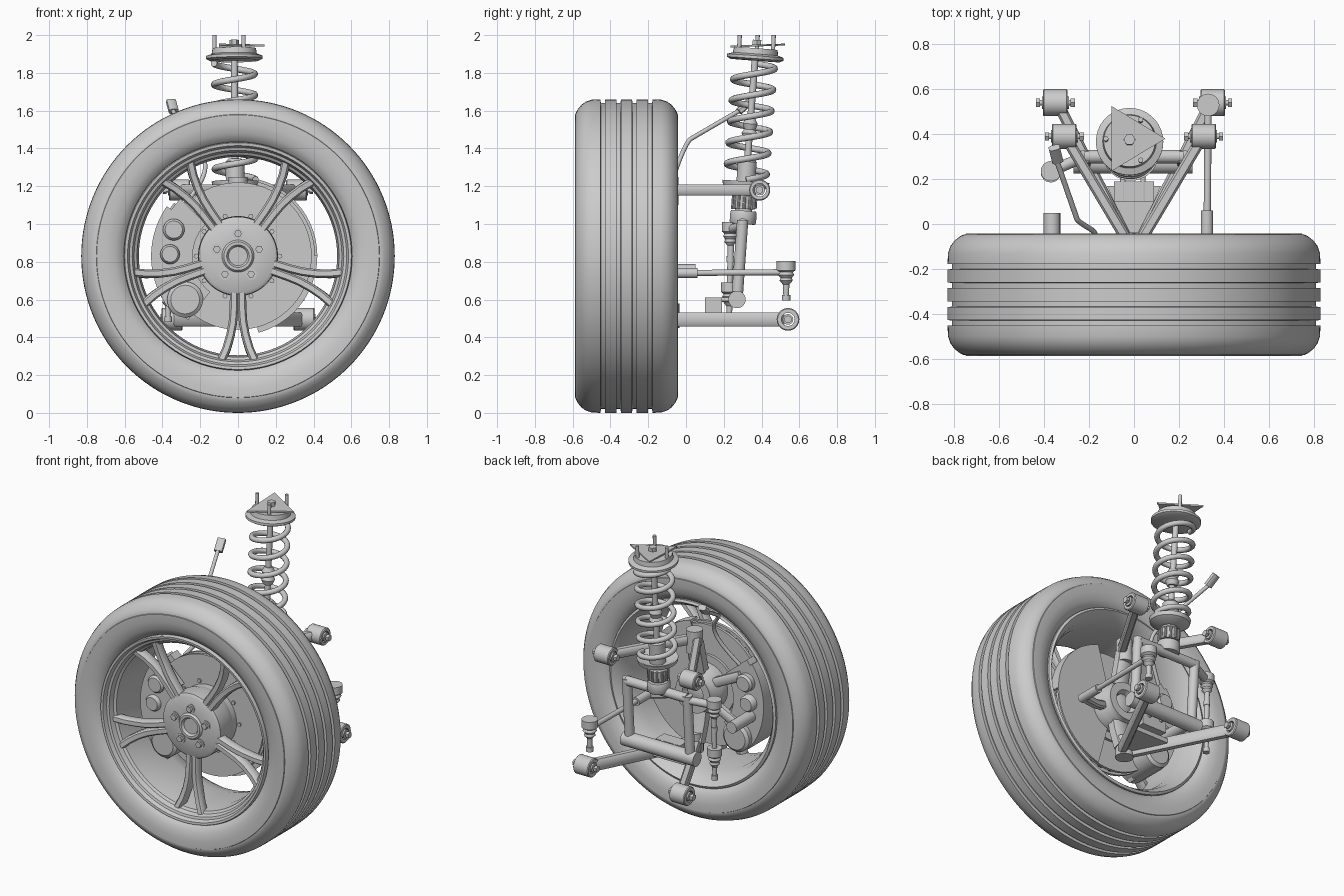
import bpy, bmesh, math
from mathutils import Vector as V
from math import sin, cos, pi, radians

if "Cube" in bpy.data.objects:
    bpy.data.objects.remove(bpy.data.objects["Cube"])

CZ = 0.83   # wheel axle height


def finish(name, bm, angle=35):
    bmesh.ops.remove_doubles(bm, verts=bm.verts, dist=1e-5)
    bmesh.ops.recalc_face_normals(bm, faces=bm.faces)
    me = bpy.data.meshes.new(name)
    bm.to_mesh(me)
    bm.free()
    ob = bpy.data.objects.new(name, me)
    bpy.context.collection.objects.link(ob)
    bpy.ops.object.select_all(action='DESELECT')
    ob.select_set(True)
    bpy.context.view_layer.objects.active = ob
    bpy.ops.object.shade_smooth_by_angle(angle=radians(angle))
    return ob


def lathe(name, prof, origin=(0, 0, CZ), axis=(0, 1, 0), seg=32):
    """Revolve (radius, height) points about an axis; open ends are closed into a ring."""
    bm = bmesh.new()
    q = V((0, 0, 1)).rotation_difference(V(axis).normalized())
    rings = [[bm.verts.new(V(origin) + q @ V((r * cos(2 * pi * i / seg), r * sin(2 * pi * i / seg), h)))
              for i in range(seg)] for r, h in prof]
    n = len(prof)
    solid = prof[0][0] == 0 and prof[-1][0] == 0
    for k in range(n - 1 if solid else n):
        a, b = rings[k], rings[(k + 1) % n]
        for i in range(seg):
            j = (i + 1) % seg
            bm.faces.new((a[i], a[j], b[j], b[i]))
    return finish(name, bm)


def rod(name, p, q, r, seg=20):
    p, q = V(p), V(q)
    L = (q - p).length
    return lathe(name, [(0, 0), (r, 0), (r, L), (0, L)], p, q - p, seg)


def loft(name, pts, w, h, side=None):
    """Rectangular bar along a path; w is across (side), h is along the other direction."""
    bm = bmesh.new()
    pts = [V(p) for p in pts]
    rings = []
    for i, p in enumerate(pts):
        t = (pts[min(i + 1, len(pts) - 1)] - pts[max(i - 1, 0)]).normalized()
        s = V(side) if side else t.cross(V((0, 0, 1)))
        s = (s - t * s.dot(t)).normalized()
        u = t.cross(s)
        rings.append([bm.verts.new(p + s * a * w / 2 + u * b * h / 2)
                      for a, b in ((-1, -.6), (-.6, -1), (.6, -1), (1, -.6), (1, .6), (.6, 1), (-.6, 1), (-1, .6))])
    for a, b in zip(rings, rings[1:]):
        for i in range(8):
            bm.faces.new((a[i], a[(i + 1) % 8], b[(i + 1) % 8], b[i]))
    bm.faces.new(rings[0])
    bm.faces.new(rings[-1])
    return finish(name, bm, 40)


def prism(name, outline, d):
    """Extrude a flat 3D outline by vector d."""
    bm = bmesh.new()
    f = bm.faces.new([bm.verts.new(p) for p in outline])
    r = bmesh.ops.extrude_face_region(bm, geom=[f])
    bmesh.ops.translate(bm, vec=d, verts=[v for v in r['geom'] if isinstance(v, bmesh.types.BMVert)])
    return finish(name, bm)


def box(name, lo, hi):
    x, y, z = lo
    return prism(name, [(x, y, z), (hi[0], y, z), (hi[0], hi[1], z), (x, hi[1], z)], (0, 0, hi[2] - z))


def sector(name, r0, r1, a0, a1, y0, y1, n=20):
    an = [radians(a0 + (a1 - a0) * i / n) for i in range(n + 1)]
    arc = [(r1 * cos(a), y0, CZ + r1 * sin(a)) for a in an] + [(r0 * cos(a), y0, CZ + r0 * sin(a)) for a in an[::-1]]
    return prism(name, arc, (0, y1 - y0, 0))


def wire(name, pts, r, kind='POLY'):
    cu = bpy.data.curves.new(name, 'CURVE')
    cu.dimensions = '3D'
    cu.bevel_depth, cu.bevel_resolution, cu.use_fill_caps = r, 3, True
    sp = cu.splines.new(kind)
    sp.points.add(len(pts) - 1)
    for p, c in zip(sp.points, pts):
        p.co = (*c, 1)
    if kind == 'NURBS':
        sp.use_endpoint_u, sp.order_u = True, 3
    ob = bpy.data.objects.new(name, cu)
    bpy.context.collection.objects.link(ob)


# Tyre: closed section with four tread grooves
tread = []
for g in (-0.44, -0.357, -0.273, -0.19):
    tread += [(0.83, g - .012), (0.81, g - .011), (0.81, g + .011), (0.83, g + .012)]
front = [(0.59, -0.52), (0.61, -0.555), (0.65, -0.578), (0.70, -0.588), (0.748, -0.588), (0.75, -0.584),
         (0.756, -0.584), (0.775, -0.575), (0.80, -0.555), (0.818, -0.53), (0.828, -0.50)]
back = [(r, -0.63 - y) for r, y in front[::-1]]
lathe('tyre', front + tread + back, seg=128)

# Rim barrel with lips and stepped inside
lathe('rim', [(0.605, -0.56), (0.60, -0.572), (0.585, -0.57), (0.575, -0.545), (0.56, -0.54), (0.55, -0.51),
              (0.535, -0.50), (0.525, -0.42), (0.53, -0.2), (0.55, -0.12), (0.575, -0.08), (0.59, -0.062),
              (0.605, -0.07), (0.605, -0.12), (0.57, -0.2), (0.56, -0.42), (0.60, -0.5)], seg=96)

# Wheel hub, cap and lug nuts
lathe('wheel_hub', [(0, -0.49), (0.05, -0.49), (0.06, -0.505), (0.075, -0.505), (0.085, -0.492), (0.19, -0.492),
                    (0.208, -0.48), (0.212, -0.38), (0.2, -0.34), (0, -0.34)], seg=64)
for k in range(5):
    a = radians(90 + 72 * k)
    c = V((0.118 * cos(a), 0, CZ + 0.118 * sin(a)))
    rod('lug_seat', c + V((0, -0.497, 0)), c + V((0, -0.45, 0)), 0.03)
    rod('lug_nut', c + V((0, -0.515, 0)), c + V((0, -0.45, 0)), 0.02, 6)
    # Split spokes
    b = radians(270 + 72 * k)
    rad, tan = V((cos(b), 0, sin(b))), V((-sin(b), 0, cos(b)))
    for s in (-1, 1):
        path = [(0.17, .020, -.455), (0.28, .022, -.46), (0.35, .027, -.462), (0.42, .04, -.465),
                (0.49, .06, -.475), (0.565, .092, -.49)]
        loft('spoke', [V((0, y, CZ)) + rad * r + tan * t * s for r, t, y in path], 0.045, 0.065, tan)

# Brake disc: two vented faces, vanes, hat and bolts
lathe('brake_disc_hat', [(0, -0.37), (0.19, -0.37), (0.2, -0.36), (0.2, -0.22), (0, -0.22)], seg=48)
for y in (-0.30, -0.255):
    lathe('brake_disc', [(0.15, y), (0.39, y), (0.39, y + .018), (0.15, y + .018)], seg=72)
for k in range(30):
    a = radians(12 * k)
    d = V((cos(a), 0, sin(a)))
    loft('disc_vane', [V((0, -.268, CZ)) + d * .2, V((0, -.268, CZ)) + d * .38], 0.012, 0.03, (0, 1, 0))
for k in range(10):
    a = radians(36 * k)
    p = V((0.222 * cos(a), -0.31, CZ + 0.222 * sin(a)))
    rod('disc_bolt', p, p + V((0, .03, 0)), 0.013, 8)

# Caliper with pistons, and dust shield
sector('caliper_front', 0.24, 0.43, 135, 232, -0.36, -0.315)
sector('caliper_bridge', 0.40, 0.46, 145, 222, -0.36, -0.15)
sector('caliper_back', 0.24, 0.44, 140, 225, -0.225, -0.15)
for x, z, r in ((-0.34, 0.97, 0.057), (-0.36, 0.84, 0.052), (-0.28, 0.60, 0.095)):
    lathe('piston', [(0, -0.385), (r * .8, -0.385), (r, -0.37), (r, -0.12), (r * .8, -0.105), (0, -0.105)], (x, 0, z))
sector('dust_shield', 0.15, 0.42, -75, 75, -0.21, -0.2)
sector('dust_shield_rim', 0.405, 0.42, 0, 75, -0.27, -0.2)

# Upright (knuckle) with bearing ring and ball joints
lathe('bearing', [(0.06, -0.22), (0.15, -0.22), (0.15, -0.14), (0.125, -0.1), (0.125, -0.07), (0.075, -0.07),
                  (0.06, -0.1)], seg=48)
lathe('axle_stub', [(0, -0.25), (0.058, -0.25), (0.058, -0.1), (0.03, -0.09), (0, -0.09)])
loft('upright_upper', [(0, -0.15, 0.93), (0, -0.12, 1.05), (0, -0.09, 1.17)], 0.10, 0.08, (1, 0, 0))
loft('upright_lower', [(0, -0.15, 0.73), (0, -0.13, 0.63), (0, -0.09, 0.51)], 0.12, 0.08, (1, 0, 0))
loft('steering_arm', [(0.08, -0.15, 0.8), (0.2, -0.12, 0.76), (0.325, -0.08, 0.74)], 0.05, 0.05)
for s in (-1, 1):
    loft('caliper_bracket', [(-0.08, -0.15, CZ + s * .06), (-0.3, -0.15, CZ + s * .17)], 0.05, 0.06)
rod('upper_ball_joint', (0, -0.09, 1.1), (0, -0.09, 1.25), 0.05)
rod('lower_ball_joint', (0, -0.09, 0.45), (0, -0.09, 0.58), 0.055)
rod('speed_sensor', (-0.365, -0.15, 0.75), (-0.365, 0.05, 0.75), 0.037)

# Control arms: two legs each, with bushings and bolts
for name, bx, by, z, r, h in (('upper', 0.31, 0.39, 1.18, 0.056, 0.06), ('lower', 0.35, 0.54, 0.495, 0.06, 0.075)):
    for s in (-1, 1):
        loft(name + '_arm_leg', [(s * .015, -0.1, z), (s * bx * .93, by - .03, z)], 0.05, h)
        x = s * bx
        lathe(name + '_bushing', [(0.035, -.055), (r - .005, -.055), (r, -.05), (r, .05), (r - .005, .055),
                                  (0.035, .055)], (x, by, z), (1, 0, 0))
        rod(name + '_bushing_sleeve', (x - .06, by, z), (x + .06, by, z), 0.028)
        rod(name + '_bushing_bolt', (x - .075, by, z), (x + .075, by, z), 0.012)
        for e in (-1, 1):
            rod(name + '_bolt_head', (x + e * .068, by, z), (x + e * .087, by, z), 0.021, 6)
prism('lower_arm_gusset', [(-.02, -.06, .48), (.02, -.06, .48), (.12, .17, .48), (-.12, .17, .48)], (0, 0, .03))
box('damper_bracket', (-0.09, 0.10, 0.53), (0.09, 0.19, 0.61))
for x in (-0.05, 0.04):
    rod('bracket_stud', (x, 0.1, 0.6), (x, 0.25, 0.6), 0.012)

# Strut: stacked parts along a leaning axis
BOT, TOP = V((-0.01, 0.27, 0.60)), V((-0.02, 0.37, 1.93))
AX = (TOP - BOT).normalized()


def at(z):
    return BOT + (TOP - BOT) * ((z - BOT.z) / (TOP.z - BOT.z))


def strut(name, prof, seg=36):
    return lathe(name, [(r, (z - BOT.z) / AX.z) for r, z in prof], BOT, AX, seg)


strut('strut_body', [(0, 1.0), (0.045, 1.0), (0.045, 1.08), (0.058, 1.08), (0.058, 1.15), (0.05, 1.16), (0.05, 1.33),
                     (0.035, 1.345), (0, 1.345)])
strut('strut_rod', [(0, 1.3), (0.018, 1.3), (0.018, 1.93), (0, 1.93)])
strut('bump_stop', [(0, 1.45), (0.03, 1.45), (0.042, 1.48), (0.03, 1.5), (0.04, 1.53), (0.025, 1.56), (0, 1.56)])
strut('lower_spring_seat', [(0.045, 1.17), (0.07, 1.17), (0.12, 1.2), (0.125, 1.225), (0.115, 1.225), (0.07, 1.195),
                            (0.045, 1.195)])
strut('upper_spring_seat', [(0, 1.865), (0.13, 1.865), (0.15, 1.875), (0.15, 1.89), (0.12, 1.9), (0.115, 1.93),
                            (0, 1.93)])
strut('strut_clamp', [(0, 1.0), (0.065, 1.0), (0.07, 1.01), (0.07, 1.06), (0.065, 1.07), (0, 1.07)])
for k in range(12):
    a = 2 * pi * k / 12
    d = V((cos(a) * .06, sin(a) * .06, 0))
    rod('clamp_rib', at(1.08) + d, at(1.15) + d, 0.008, 8)
N, TURNS = 150, 5.5
wire('coil_spring', [at(1.235 + 0.615 * i / N) + V((0.108 * cos(2 * pi * TURNS * i / N),
                     0.108 * sin(2 * pi * TURNS * i / N), 0)) for i in range(N + 1)], 0.017)

# Top mount: triangular plate, studs and centre nut
tri = [(-0.1, 0.525, 1.945), (0.14, 0.38, 1.94), (-0.1, 0.235, 1.935)]
prism('top_plate', tri, (0, 0, 0.01))
for x, y in ((0.03, 0.465), (-0.125, 0.38), (0.03, 0.285)):
    rod('mount_stud', (x, y - .005, 1.91), (x, y, 2.0), 0.011, 12)
rod('mount_nut', (-0.02, 0.375, 1.94), (-0.02, 0.376, 1.975), 0.026, 6)

# Fork joining the strut to the lower cross tube
rod('fork_cross_tube', (-0.27, 0.27, 0.60), (0.26, 0.27, 0.60), 0.046, 28)
rod('fork_top_bar', (-0.22, 0.30, 1.0), (0.22, 0.30, 1.0), 0.03)
for s in (-1, 1):
    rod('fork_leg', (s * .22, 0.27, 0.6), (s * .22, 0.30, 1.02), 0.03)


# Ball-ended links: tie rod end and anti-roll link
def ball_end(name, x, y, z, s, r=0.05):
    """Housing at z, rubber boot and threaded stud pointing in direction s."""
    lathe(name, [(0, -.03), (r, -.03), (r, .02), (r * .7, .03), (r * .85, .045), (r * .6, .06), (r * .7, .075),
                 (r * .35, .095), (r * .3, .15), (r * .45, .15), (r * .45, .18), (0, .18)], (x, y, z), (0, 0, s), 24)


rod('tie_rod', (0.325, -0.08, 0.74), (0.33, 0.53, 0.745), 0.016)
rod('tie_rod_sleeve', (0.325, -0.1, 0.74), (0.325, 0.06, 0.74), 0.027)
ball_end('tie_rod_end', 0.33, 0.53, 0.775, -1)
rod('anti_roll_link', (-0.37, 0.23, 0.64), (-0.37, 0.24, 0.95), 0.016)
ball_end('link_upper_joint', -0.37, 0.235, 0.98, -1, 0.045)
ball_end('link_lower_joint', -0.37, 0.23, 0.66, -1, 0.045)
rod('link_arm', (-0.37, 0.235, 0.97), (-0.22, 0.30, 0.99), 0.025)

# Brake hose with its end fitting
wire('brake_hose', [(-0.35, 0.30, 1.61), (-0.26, 0.04, 1.46), (-0.25, 0.01, 1.44), (-0.16, -0.04, 1.33),
                    (-0.2, -0.08, 1.2), (-0.3, -0.13, 1.08)], 0.012, 'NURBS')
loft('hose_fitting', [(-0.34, 0.28, 1.595), (-0.355, 0.34, 1.65)], 0.05, 0.035)
